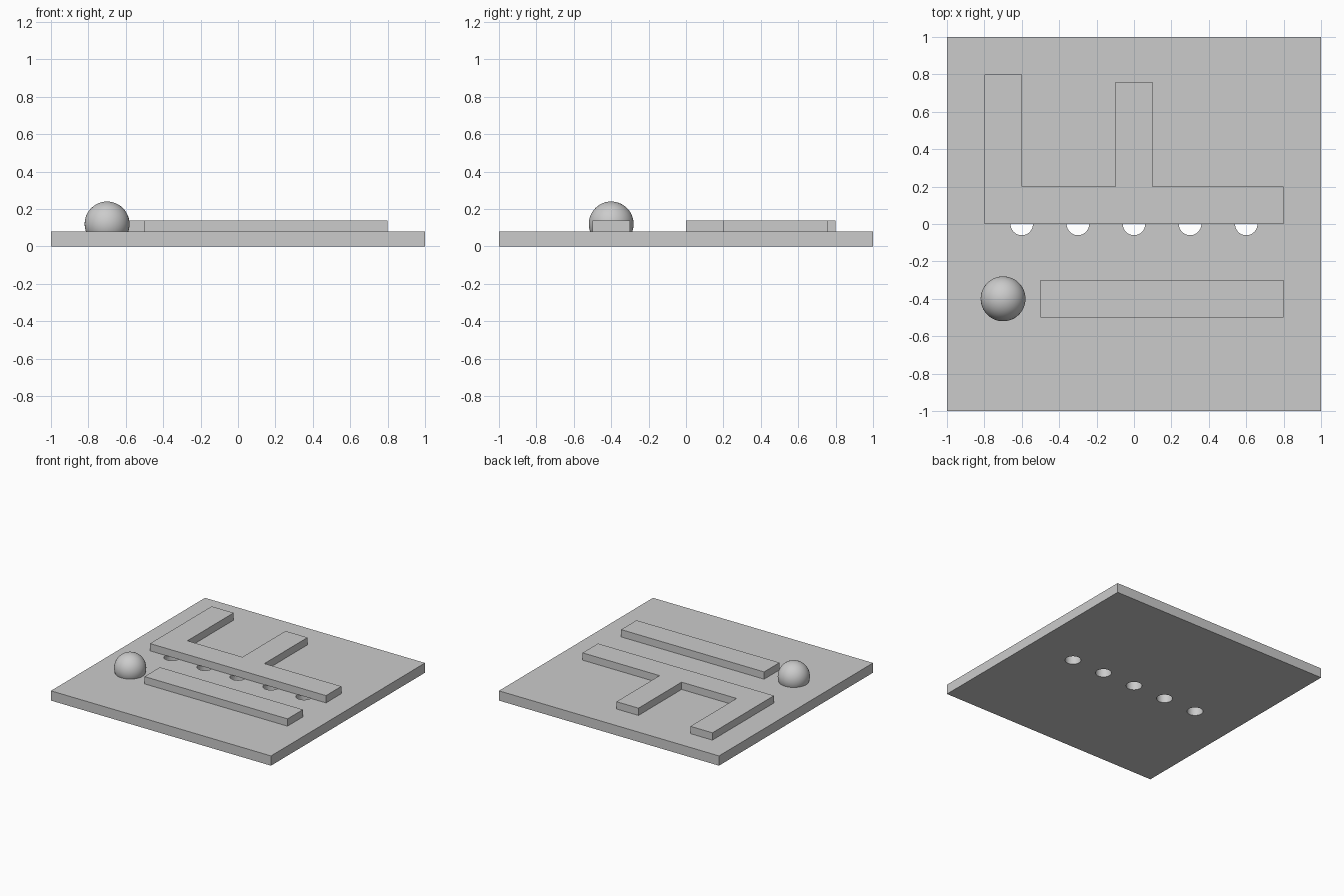
import bpy
import bmesh
from mathutils import Vector

cube = bpy.data.objects.get("Cube")
if cube:
    bpy.data.objects.remove(cube, do_unlink=True)

# Single grey finish
GREY = (0.6, 0.6, 0.6, 1.0)
grey = bpy.data.materials.new("plain_grey")
grey.use_nodes = True
grey.diffuse_color = GREY
grey.node_tree.nodes["Principled BSDF"].inputs["Base Color"].default_value = GREY

PLATE_TOP = 0.08
RELIEF_TOP = 0.14


def add_object(name, bm):
    mesh = bpy.data.meshes.new(name)
    bm.to_mesh(mesh)
    bm.free()
    mesh.materials.append(grey)
    obj = bpy.data.objects.new(name, mesh)
    bpy.context.collection.objects.link(obj)
    return obj


def extrude_outline(name, outline, z0, z1):
    """Flat outline, counter-clockwise, raised from z0 to z1."""
    bm = bmesh.new()
    face = bm.faces.new([bm.verts.new((x, y, z0)) for x, y in outline])
    ext = bmesh.ops.extrude_face_region(bm, geom=[face], use_keep_orig=True)
    top = [v for v in ext["geom"] if isinstance(v, bmesh.types.BMVert)]
    bmesh.ops.translate(bm, verts=top, vec=(0, 0, z1 - z0))
    bmesh.ops.recalc_face_normals(bm, faces=bm.faces)
    return add_object(name, bm)


def rectangle(x0, x1, y0, y1):
    return [(x0, y0), (x1, y0), (x1, y1), (x0, y1)]


def activate(obj):
    bpy.ops.object.select_all(action="DESELECT")
    obj.select_set(True)
    bpy.context.view_layer.objects.active = obj


# Base plate with a row of five round through-holes
plate = extrude_outline("base_plate", rectangle(-1, 1, -1, 1), 0, PLATE_TOP)
bm = bmesh.new()
for i in range(-2, 3):
    ret = bmesh.ops.create_cone(bm, cap_ends=True, segments=48,
                                radius1=0.06, radius2=0.06, depth=0.4)
    bmesh.ops.translate(bm, verts=ret["verts"], vec=(0.3 * i, 0, 0))
cutter = add_object("hole_cutter", bm)
cutter.hide_render = True
mod = plate.modifiers.new("holes", "BOOLEAN")
mod.operation = "DIFFERENCE"
mod.solver = "EXACT"
mod.object = cutter
activate(plate)
bpy.ops.object.modifier_apply(modifier=mod.name)
bpy.data.objects.remove(cutter, do_unlink=True)
bpy.ops.object.shade_smooth_by_angle()

# Raised two-armed relief covering the rear half of each hole
extrude_outline("branched_relief", [
    (-0.8, 0), (0.8, 0), (0.8, 0.2), (0.1, 0.2), (0.1, 0.76), (-0.1, 0.76),
    (-0.1, 0.2), (-0.6, 0.2), (-0.6, 0.8), (-0.8, 0.8),
], PLATE_TOP, RELIEF_TOP)

# Straight raised bar at the front
extrude_outline("straight_bar", rectangle(-0.5, 0.8, -0.5, -0.3),
                PLATE_TOP, RELIEF_TOP)

# Ball sunk into the plate, trimmed where it meets the surface
bm = bmesh.new()
bmesh.ops.create_uvsphere(bm, u_segments=48, v_segments=24, radius=0.12)
bmesh.ops.translate(bm, verts=bm.verts, vec=(-0.7, -0.4, 0.12))
bmesh.ops.bisect_plane(bm, geom=bm.verts[:] + bm.edges[:] + bm.faces[:],
                       plane_co=Vector((0, 0, PLATE_TOP)),
                       plane_no=Vector((0, 0, 1)), clear_inner=True)
ball = add_object("ball", bm)
activate(ball)
bpy.ops.object.shade_smooth_by_angle()
